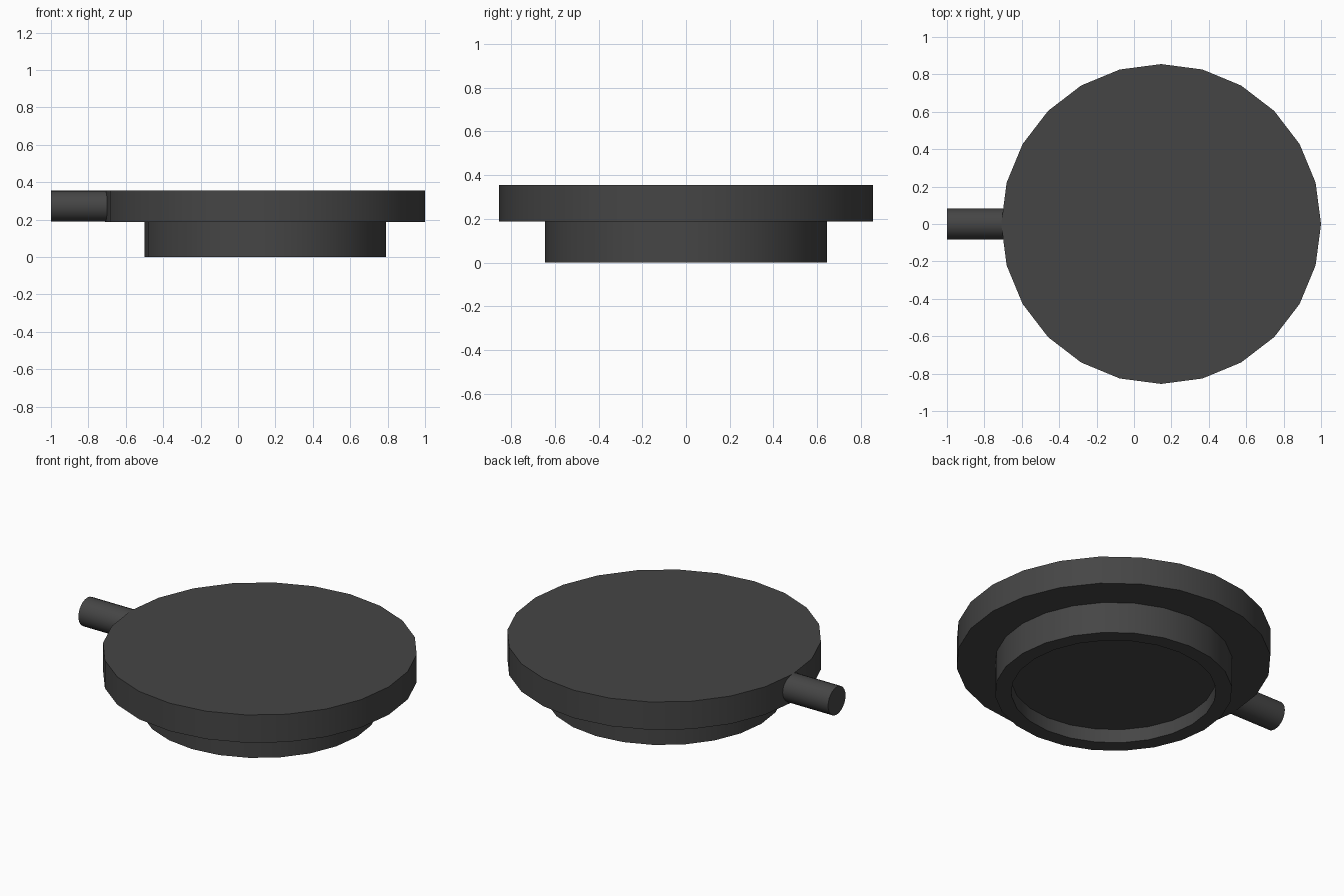
import bpy, bmesh, math
from mathutils import Matrix

cube = bpy.data.objects.get("Cube")
if cube:
    bpy.data.objects.remove(cube, do_unlink=True)

SIDES = 24
CENTRE_X = 0.145
ROD_Z = 0.272

charcoal = bpy.data.materials.new("charcoal")
charcoal.use_nodes = True
colour = (0.06, 0.06, 0.06, 1)
charcoal.diffuse_color = colour
charcoal.node_tree.nodes["Principled BSDF"].inputs["Base Color"].default_value = colour


def lathe(name, profile, matrix):
    """Turn a (radius, height) profile that starts and ends on the axis."""
    bm = bmesh.new()
    verts = [bm.verts.new((r, 0, z)) for r, z in profile]
    edges = [bm.edges.new(pair) for pair in zip(verts, verts[1:])]
    bmesh.ops.spin(bm, geom=verts + edges, cent=(0, 0, 0), axis=(0, 0, 1),
                   angle=math.tau, steps=SIDES, use_merge=False)
    bmesh.ops.remove_doubles(bm, verts=bm.verts, dist=0.0005)
    bmesh.ops.recalc_face_normals(bm, faces=bm.faces)
    mesh = bpy.data.meshes.new(name)
    bm.to_mesh(mesh)
    bm.free()
    mesh.materials.append(charcoal)
    obj = bpy.data.objects.new(name, mesh)
    obj.matrix_world = matrix
    bpy.context.collection.objects.link(obj)
    bpy.ops.object.select_all(action="DESELECT")
    obj.select_set(True)
    bpy.context.view_layer.objects.active = obj
    bpy.ops.object.shade_smooth_by_angle(angle=math.radians(30))
    return obj


# Wide plate with a narrower collar, hollowed from below
upright = Matrix.Translation((CENTRE_X, 0, 0))
lathe("plate_and_collar",
      [(0, 0.355), (0.855, 0.355), (0.855, 0.188), (0.645, 0.188),
       (0.645, 0), (0.557, 0), (0.557, 0.082), (0, 0.082)], upright)

# Round rod sticking out to the side, its root buried in the plate
sideways = Matrix.Translation((-1, 0, ROD_Z)) @ Matrix.Rotation(math.pi / 2, 4, "Y")
lathe("side_rod", [(0, 0), (0.083, 0), (0.083, 0.36), (0, 0.36)], sideways)
